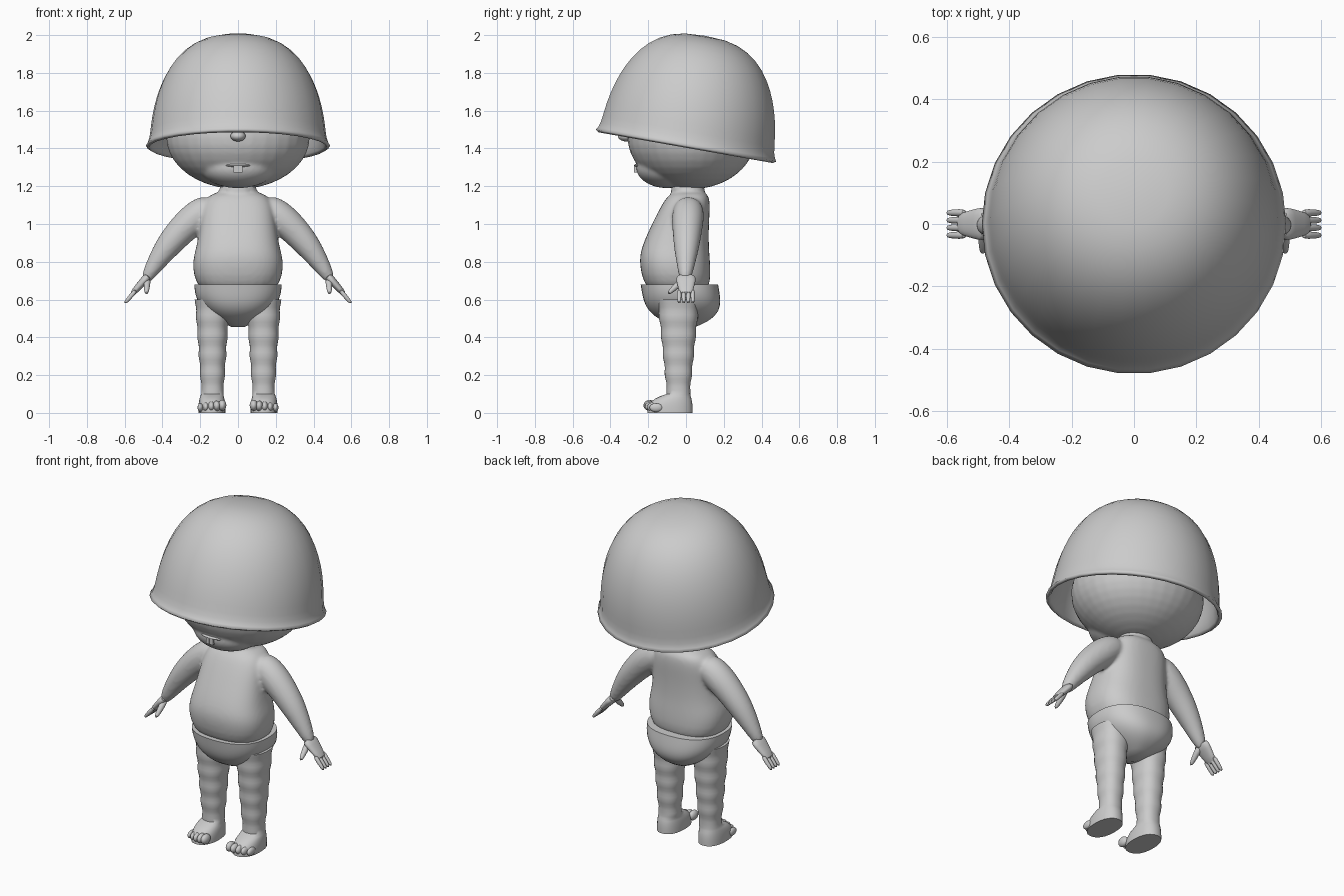
import bpy, bmesh
from math import sin, cos, pi, tau, exp, radians
from mathutils import Vector, Matrix

cube = bpy.data.objects.get("Cube")
if cube:
    bpy.data.objects.remove(cube)

grey = bpy.data.materials.new("plain_grey")
grey.use_nodes = True
grey.diffuse_color = (0.6, 0.6, 0.6, 1)
grey.node_tree.nodes["Principled BSDF"].inputs["Base Color"].default_value = grey.diffuse_color


def skin(bm, rings, power=2, segs=32):
    """Closed skin over rings of (centre, u axis, v axis); power squares the section."""
    loops = []
    for centre, u, v in rings:
        loop = []
        for i in range(segs):
            x, y = cos(tau * i / segs), sin(tau * i / segs)
            k = (abs(x) ** power + abs(y) ** power) ** (-1 / power)
            loop.append(bm.verts.new(centre + u * x * k + v * y * k))
        loops.append(loop)
    for low, high in zip(loops, loops[1:]):
        for i in range(segs):
            j = (i + 1) % segs
            bm.faces.new((low[i], low[j], high[j], high[i]))
    bm.faces.new(loops[0])
    bm.faces.new(loops[-1])


def level(z, half_width, front, back, x=0):
    """Horizontal ring from its half width and its front and back edges."""
    return (Vector((x, (front + back) / 2, z)), Vector((half_width, 0, 0)),
            Vector((0, (back - front) / 2, 0)))


def strand(bm, start, end, radii, flare=1, bend=0, power=2):
    """Limb between two points, with evenly spaced radii; flare widens it in depth."""
    start, end = Vector(start), Vector(end)
    along = (end - start).normalized()
    side = along.cross(Vector((0, 1, 0))).normalized()
    across = along.cross(side)
    rings = []
    for i, r in enumerate(radii):
        t = i / (len(radii) - 1)
        centre = start.lerp(end, t) + side * bend * sin(pi * t)
        rings.append((centre, side * r, across * r * flare))
    skin(bm, rings, power, segs=16)


def ball(bm, place, size):
    matrix = Matrix.Translation(place) @ Matrix.Diagonal((*size, 1))
    bmesh.ops.create_uvsphere(bm, u_segments=32, v_segments=20, radius=1, matrix=matrix)


def finish(name, bm, subsurf=0, mirror=False, soften=0):
    bmesh.ops.recalc_face_normals(bm, faces=bm.faces)
    mesh = bpy.data.meshes.new(name)
    bm.to_mesh(mesh)
    bm.free()
    mesh.materials.append(grey)
    obj = bpy.data.objects.new(name, mesh)
    bpy.context.collection.objects.link(obj)
    bpy.ops.object.select_all(action="DESELECT")
    obj.select_set(True)
    bpy.context.view_layer.objects.active = obj
    bpy.ops.object.shade_smooth_by_angle(angle=radians(50))
    if subsurf:
        sub = obj.modifiers.new("Subdivide", "SUBSURF")
        sub.levels = sub.render_levels = subsurf
    if soften:
        remesh = obj.modifiers.new("Blend", "REMESH")
        remesh.mode = "VOXEL"
        remesh.voxel_size = 0.01
        remesh.use_smooth_shade = True
        smooth = obj.modifiers.new("Soften", "SMOOTH")
        smooth.iterations = soften
    if mirror:
        obj.modifiers.new("Mirror", "MIRROR")
    return obj


# Helmet: tilted thin dome with a flared rim
bm = bmesh.new()
profile = []
steps = 16
for i in range(steps + 1):
    # Rings crowd towards the rim, where the flare curls out
    turn = pi / 2 * (i / steps) ** 1.5
    height = 0.59 * sin(turn)
    radius = 0.466 * abs(cos(turn)) ** 0.75 + 0.022 * exp(-40 * height)
    profile.append(bm.verts.new((radius, 0, height)))
edges = [bm.edges.new(pair) for pair in zip(profile, profile[1:])]
bmesh.ops.spin(bm, geom=profile + edges, cent=(0, 0, 0), axis=(0, 0, 1),
               angle=tau, steps=30)
bmesh.ops.remove_doubles(bm, verts=bm.verts, dist=0.001)
helmet = finish("helmet", bm)
helmet.location.z = 1.415
helmet.rotation_euler.x = radians(-10)
shell = helmet.modifiers.new("Shell", "SOLIDIFY")
shell.thickness = 0.02
shell.offset = -1

# Head: wide skull blended with a forward jaw
bm = bmesh.new()
ball(bm, (0, 0.03, 1.46), (0.38, 0.34, 0.275))
ball(bm, (0, -0.1, 1.3), (0.2, 0.165, 0.11))
finish("head", bm, soften=8)

# Nose, lip and front teeth
bm = bmesh.new()
ball(bm, (0, -0.315, 1.465), (0.04, 0.045, 0.028))
finish("nose", bm)
bm = bmesh.new()
ball(bm, (0, -0.255, 1.31), (0.065, 0.02, 0.009))
finish("upper_lip", bm)
bm = bmesh.new()
for side in (-1, 1):
    bmesh.ops.create_cube(bm, size=0.022, matrix=Matrix.Translation((side * 0.012, -0.263, 1.29))
                          @ Matrix.Diagonal((1, 1, 1.6, 1)))
finish("front_teeth", bm)

# Neck, torso and arms blended into one skin
bm = bmesh.new()
ball(bm, (0, 0.01, 1.18), (0.1, 0.09, 0.07))
torso = [(1.18, 0.12, -0.07, 0.11), (1.12, 0.19, -0.12, 0.13), (1, 0.2, -0.18, 0.12),
         (0.87, 0.22, -0.24, 0.12), (0.78, 0.25, -0.25, 0.13), (0.6, 0.2, -0.2, 0.13)]
skin(bm, [level(*row) for row in torso], power=2.6)
for side in (-1, 1):
    strand(bm, (side * 0.12, 0.015, 1.12), (side * 0.5, -0.005, 0.69),
           (0.07, 0.09, 0.08, 0.07, 0.05, 0.028), bend=side * 0.035)
finish("torso_and_arms", bm, subsurf=2, soften=7)

# Hands: flat palm, four fingers and a thumb
bm = bmesh.new()
strand(bm, (0.47, 0, 0.73), (0.565, 0, 0.625), (0.025, 0.022, 0.018, 0.014),
       flare=2.3, power=2.5)
for i in range(4):
    y = 0.036 - 0.024 * i
    strand(bm, (0.54, y, 0.65), (0.6, y, 0.58), (0.011, 0.012, 0.011, 0.008))
strand(bm, (0.48, -0.01, 0.71), (0.485, -0.095, 0.63), (0.018, 0.018, 0.015, 0.009))
finish("hands", bm, subsurf=1, mirror=True)

# Diaper: banded waist narrowing to the crotch between the legs
bm = bmesh.new()
rings = []
for i in range(16):
    t = i / 16
    middle = 0.04 * t - 0.035
    depth = 0.205 * (1 - t ** 4)
    rings.append(level(0.68 - 0.24 * t, 0.23 * (1 - t ** 2.5), middle - depth, middle + depth))
skin(bm, rings, power=2.4, segs=48)
finish("diaper", bm)

# Legs: flat soled foot, then a widening leg with soft rolls
bm = bmesh.new()
rings = []
for i in range(8):
    t = (i / 8) ** 3
    rings.append(level(i / 80, 0.072 - 0.015 * t, 0.1 * t - 0.205, 0.035 - 0.015 * t, x=0.138))
for i in range(26):
    z = 0.1 + i / 50
    roll = 0.0025 * cos(20 * pi * z)
    depth = 0.05 + 0.1 * z + roll
    rings.append(level(z, 0.05 + 0.07 * z + roll, -0.04 - depth, depth - 0.04, x=0.135))
skin(bm, rings, power=2.3)
finish("legs", bm, mirror=True)

# Toes, big toe on the inside
bm = bmesh.new()
for i in range(5):
    size = 0.021 - 0.0015 * i
    ball(bm, (0.083 + 0.029 * i, 0.002 * i * i - 0.19, 0.04 - 0.003 * i), (size, 0.035, size + 0.008))
finish("toes", bm, mirror=True)
